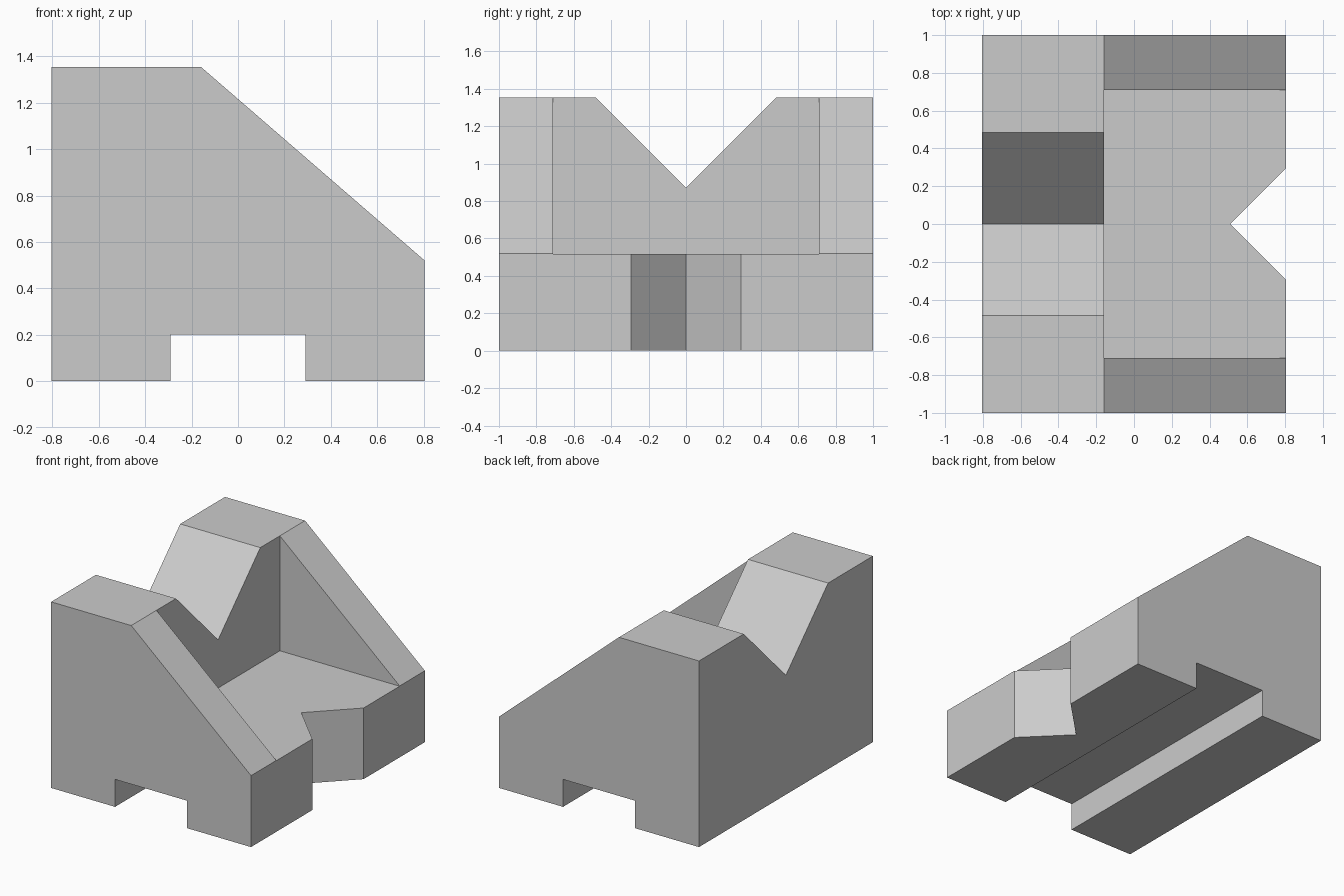
import bpy
import bmesh
from mathutils import Vector

default = bpy.data.objects.get("Cube")
if default:
    bpy.data.objects.remove(default, do_unlink=True)

grey = bpy.data.materials.new("plain grey")
grey.use_nodes = True
colour = (0.6, 0.6, 0.6, 1)
grey.diffuse_color = colour
grey.node_tree.nodes["Principled BSDF"].inputs["Base Color"].default_value = colour


def prism(name, outline, axis, start, end):
    """Extrude a 2D outline along one axis; the other two keep x, y, z order."""
    bm = bmesh.new()
    verts = []
    for point in outline:
        co = list(point)
        co.insert(axis, start)
        verts.append(bm.verts.new(co))
    cap = bm.faces.new(verts)
    result = bmesh.ops.extrude_face_region(bm, geom=[cap])
    shift = Vector((0, 0, 0))
    shift[axis] = end - start
    moved = [g for g in result["geom"] if isinstance(g, bmesh.types.BMVert)]
    bmesh.ops.translate(bm, verts=moved, vec=shift)
    bmesh.ops.recalc_face_normals(bm, faces=bm.faces)
    mesh = bpy.data.meshes.new(name)
    bm.to_mesh(mesh)
    bm.free()
    mesh.materials.append(grey)
    obj = bpy.data.objects.new(name, mesh)
    bpy.context.collection.objects.link(obj)
    return obj


half = 0.805     # half width in x
wall = -0.16     # inner face of the back wall
top = 1.355
ledge = 0.52     # height of the low end
slot = 0.29      # half width of the underside groove
cheek = 0.71     # inner face of the sloping cheeks

# Block with sloping end and underside groove
block = prism("notched_block", [
    (-half, 0), (-slot, 0), (-slot, 0.2), (slot, 0.2), (slot, 0),
    (half, 0), (half, ledge), (wall, top), (-half, top)], 1, -1, 1)

# Pocket between the cheeks, V in the wall, V in the low floor
cutters = [
    prism("pocket_cutter", [(-cheek, ledge - 0.002), (cheek, ledge - 0.002),
                            (cheek, 2), (-cheek, 2)], 0, wall, 1),
    prism("wall_notch_cutter", [(0, 0.87), (0.685, 1.555), (-0.685, 1.555)],
          0, -1, 0),
    prism("floor_notch_cutter", [(0.51, 0), (1.01, 0.5), (1.01, -0.5)],
          2, -0.1, 0.8),
]
for cutter in cutters:
    cutter.hide_render = True
    cutter.hide_set(True)
    cut = block.modifiers.new(cutter.name, "BOOLEAN")
    cut.operation = "DIFFERENCE"
    cut.solver = "EXACT"
    cut.object = cutter
